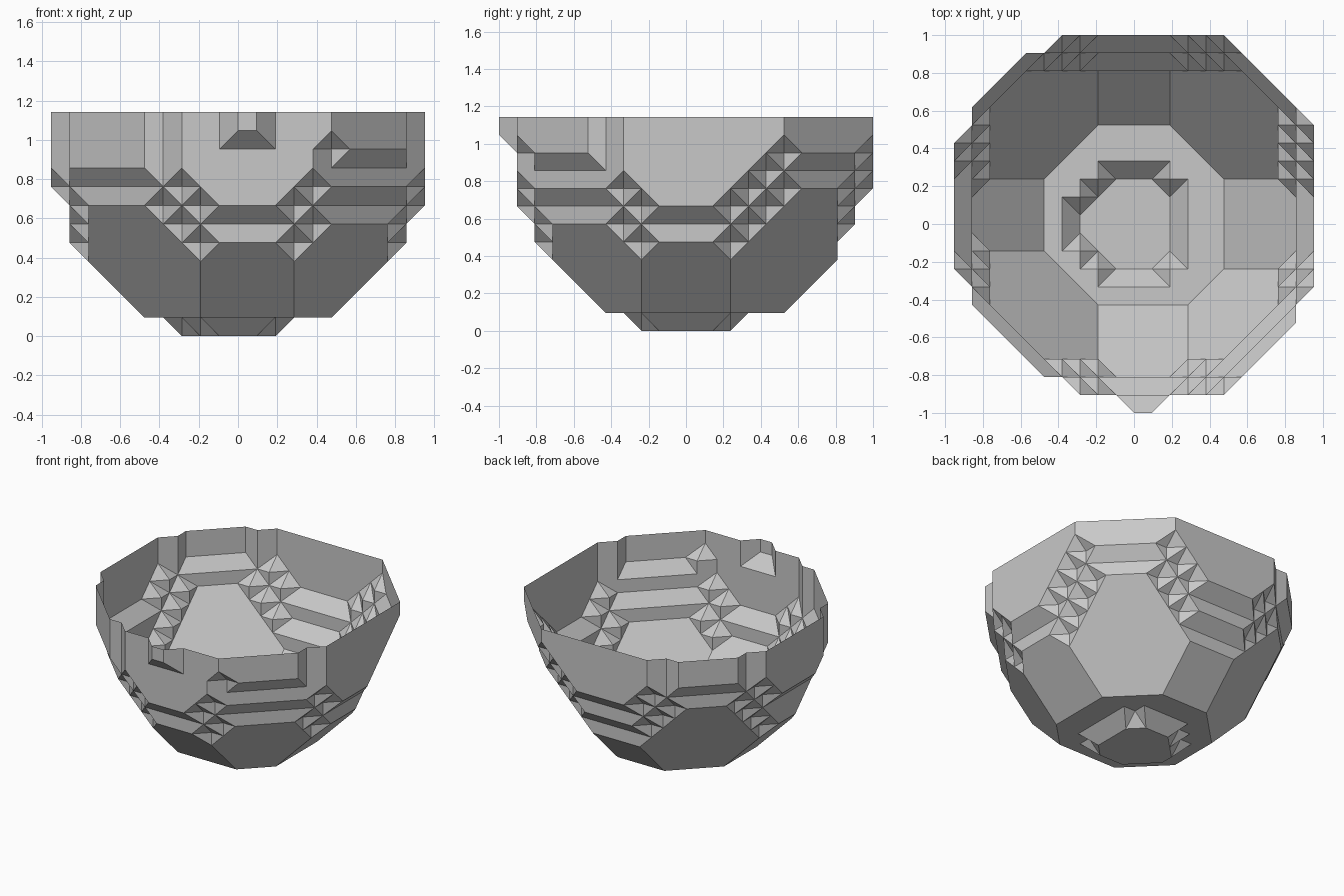
import bpy
import bmesh
from math import ceil, hypot
from itertools import combinations, product
from mathutils import Vector

STEP = 2 / 21      # lattice spacing
RIM = 12           # rim level, in lattice steps
RIM_RADIUS = 11.25

cube = bpy.data.objects.get("Cube")
if cube:
    bpy.data.objects.remove(cube, do_unlink=True)

# Reach of the bowl at each level, from foot to rim
LEFT = [2, 5, 6, 7, 8, 9, 9, 10, 10, 10, 10, 10, 10]
RIGHT = [3, 5, 6, 7, 8, 9, 9, 9, 10, 10, 10, 10, 10]
BACK = [2.5, 5.5, 6.5, 7.5, 8.5, 8.5, 9.5, 9.5, 10.5, 10.5, 10.5, 10.5, 10.5]
FRONT = [2.5, 4.5, 5.5, 6.5, 7.5, 8.5, 8.5, 9.5, 9.5, 9.5, 9.5, 9.5, 9.5]
# Corner facets: direction -> (reach at foot, limit at rim, top level of the raised plate)
FACETS = {(1, 1): (6.5, 15.5, 8), (-1, 1): (6.5, 15.5, 8),
          (-1, -1): (5.5, 13.5, 7), (1, -1): (6.5, 14.5, 6)}
# Clipped wall corners: column -> level below which it is missing
NICKS = {(10, -4.5): RIM + 1, (-4, -9.5): RIM + 1, (-10, -3.5): RIM + 1, (5, -9.5): RIM - 1}


def filled(x, y, z):
    """True where a lattice point belongs to the bowl's body."""
    if not 0 <= z <= RIM or z < NICKS.get((x, y), 0):
        return False
    if y == -10.5:                       # small spout at the front rim
        return z >= RIM - 1 and x in (0, 1)
    if not (-RIGHT[z] <= x <= LEFT[z] and -FRONT[z] <= y <= BACK[z]):
        return False
    for (sx, sy), (start, limit, top) in FACETS.items():
        # Plates step inwards, layer by layer, away from the facet's middle
        layer = max(0, abs(x) - 8, abs(y - 0.5) - 8, ceil((z - top) / 2))
        reach = min(start - layer + z, limit) if z else 3.5
        if sx * x + sy * y > reach:
            return False
    return hypot(x - 0.3, y - 0.3) <= RIM_RADIUS


CORNERS = [Vector(c) for c in product((0, 1), repeat=3)]
hulls = {}


def cell_hull(key):
    """Outward triangles of the hull of a cell's filled corners."""
    if key in hulls:
        return hulls[key]
    points = [c for c, on in zip(CORNERS, key) if on]
    faces = []
    solid = any(abs((b - a).cross(c - a).dot(d - a)) > 0.5
                for a, b, c, d in combinations(points, 4))
    if solid:
        middle = sum(points, Vector()) / len(points)
        bm = bmesh.new()
        for p in points:
            bm.verts.new(p)
        bmesh.ops.convex_hull(bm, input=bm.verts[:])
        for f in bm.faces:
            tri = [v.co.copy() for v in f.verts]
            normal = (tri[1] - tri[0]).cross(tri[2] - tri[0])
            if normal.dot(tri[0] - middle) < 0:
                tri.reverse()
            faces.append(tri)
        bm.free()
    hulls[key] = faces
    return faces


def cell_key(i, j, k):
    return tuple(filled(i + int(c.x), j + 0.5 + int(c.y), k + int(c.z)) for c in CORNERS)


# Faceted shell, gathered cell by cell
keys = {c: cell_key(*c) for c in product(range(-13, 13), range(-13, 13), range(-1, RIM + 1))}
bm = bmesh.new()
lattice = {}


def vertex(p):
    tag = tuple(round(2 * v) for v in p)
    if tag not in lattice:
        lattice[tag] = bm.verts.new(p * STEP)
    return lattice[tag]


for cell, key in keys.items():
    if not any(key):
        continue
    for tri in cell_hull(key):
        hidden = False
        for axis, side in product(range(3), (0, 1)):
            if all(p[axis] == side for p in tri):
                beside = list(cell)
                beside[axis] += 2 * side - 1
                hidden = bool(cell_hull(keys.get(tuple(beside), (False,) * 8)))
        corner = Vector((cell[0], cell[1] + 0.5, cell[2]))
        points = [corner + p for p in tri]
        if hidden or all(p.z == RIM for p in points):    # open at the rim
            continue
        verts = [vertex(p) for p in points]
        if not bm.faces.get(verts):
            bm.faces.new(verts)

bmesh.ops.dissolve_limit(bm, angle_limit=0.01, verts=bm.verts[:], edges=bm.edges[:])

mesh = bpy.data.meshes.new("bowl_shell")
bm.to_mesh(mesh)
bm.free()
bowl = bpy.data.objects.new("bowl_shell", mesh)
bpy.context.collection.objects.link(bowl)

# Plain grey finish
grey = bpy.data.materials.new("light_grey")
grey.use_nodes = True
colour = (0.58, 0.58, 0.58, 1)
grey.diffuse_color = colour
grey.node_tree.nodes["Principled BSDF"].inputs["Base Color"].default_value = colour
mesh.materials.append(grey)
